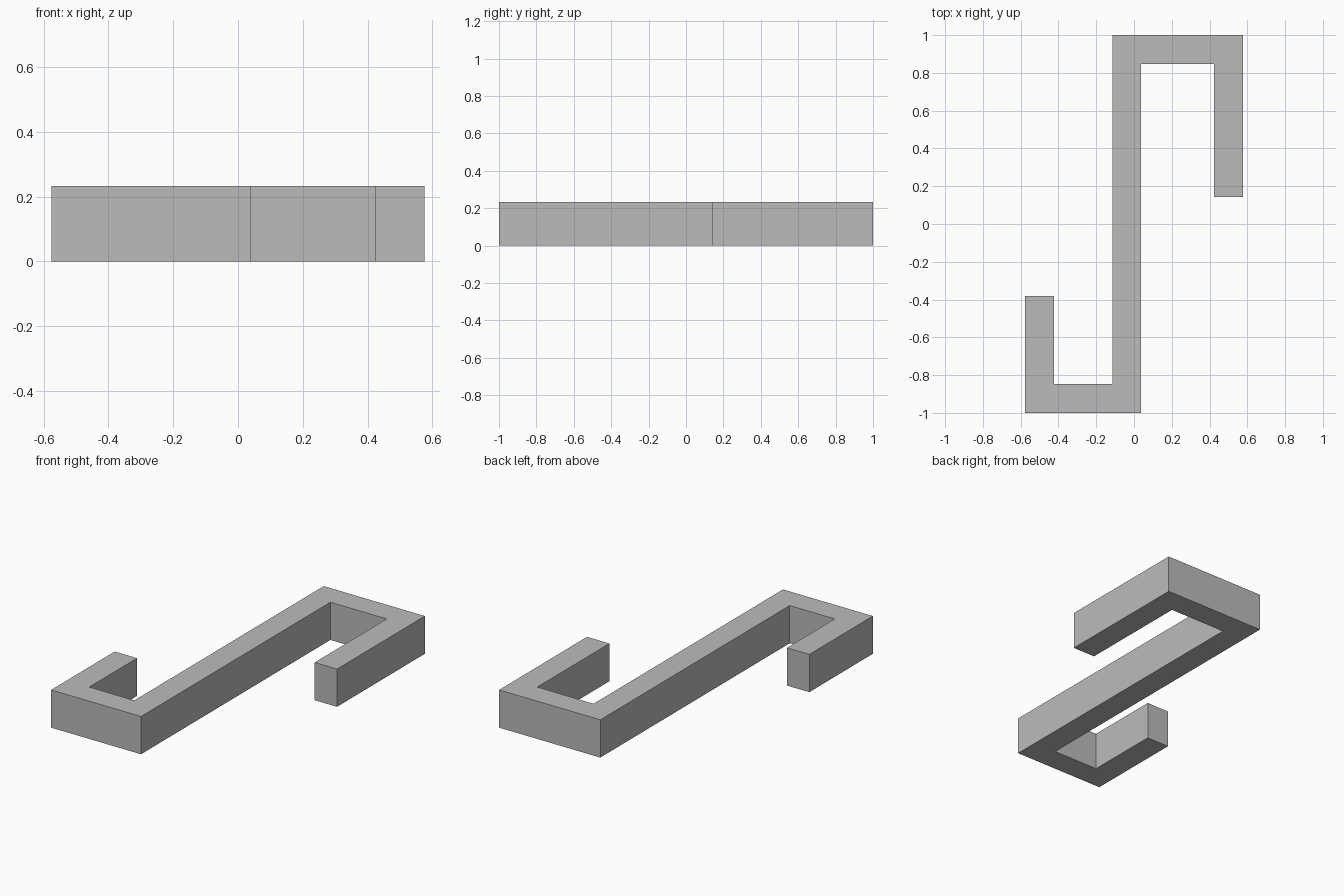
import bpy
import bmesh

cube = bpy.data.objects.get("Cube")
if cube:
    bpy.data.objects.remove(cube, do_unlink=True)

HEIGHT = 0.233
BAR = 0.153            # thickness of the square-cornered strip
SIDE, END = 0.576, 1.0  # half width and half length
STEM = -0.115          # left edge of the long stem
SHORT_TIP, LONG_TIP = -0.38, 0.143

# Single grey material
grey = bpy.data.materials.new("plain grey")
grey.use_nodes = True
colour = (0.5, 0.5, 0.5, 1)
grey.diffuse_color = colour
grey.node_tree.nodes["Principled BSDF"].inputs["Base Color"].default_value = colour

# Outline of the S-shaped hook, counter-clockwise
outline = [
    (-SIDE, -END), (STEM + BAR, -END),
    (STEM + BAR, END - BAR), (SIDE - BAR, END - BAR),
    (SIDE - BAR, LONG_TIP), (SIDE, LONG_TIP),
    (SIDE, END), (STEM, END),
    (STEM, -END + BAR), (-SIDE + BAR, -END + BAR),
    (-SIDE + BAR, SHORT_TIP), (-SIDE, SHORT_TIP),
]

# Extrude the outline upwards into a solid bar
bm = bmesh.new()
base = bm.faces.new([bm.verts.new((x, y, 0)) for x, y in outline])
result = bmesh.ops.extrude_face_region(bm, geom=[base], use_keep_orig=True)
top = [v for v in result["geom"] if isinstance(v, bmesh.types.BMVert)]
bmesh.ops.translate(bm, verts=top, vec=(0, 0, HEIGHT))
bmesh.ops.recalc_face_normals(bm, faces=bm.faces)

mesh = bpy.data.meshes.new("s_hook")
bm.to_mesh(mesh)
bm.free()
mesh.materials.append(grey)
hook = bpy.data.objects.new("s_hook", mesh)
bpy.context.collection.objects.link(hook)
